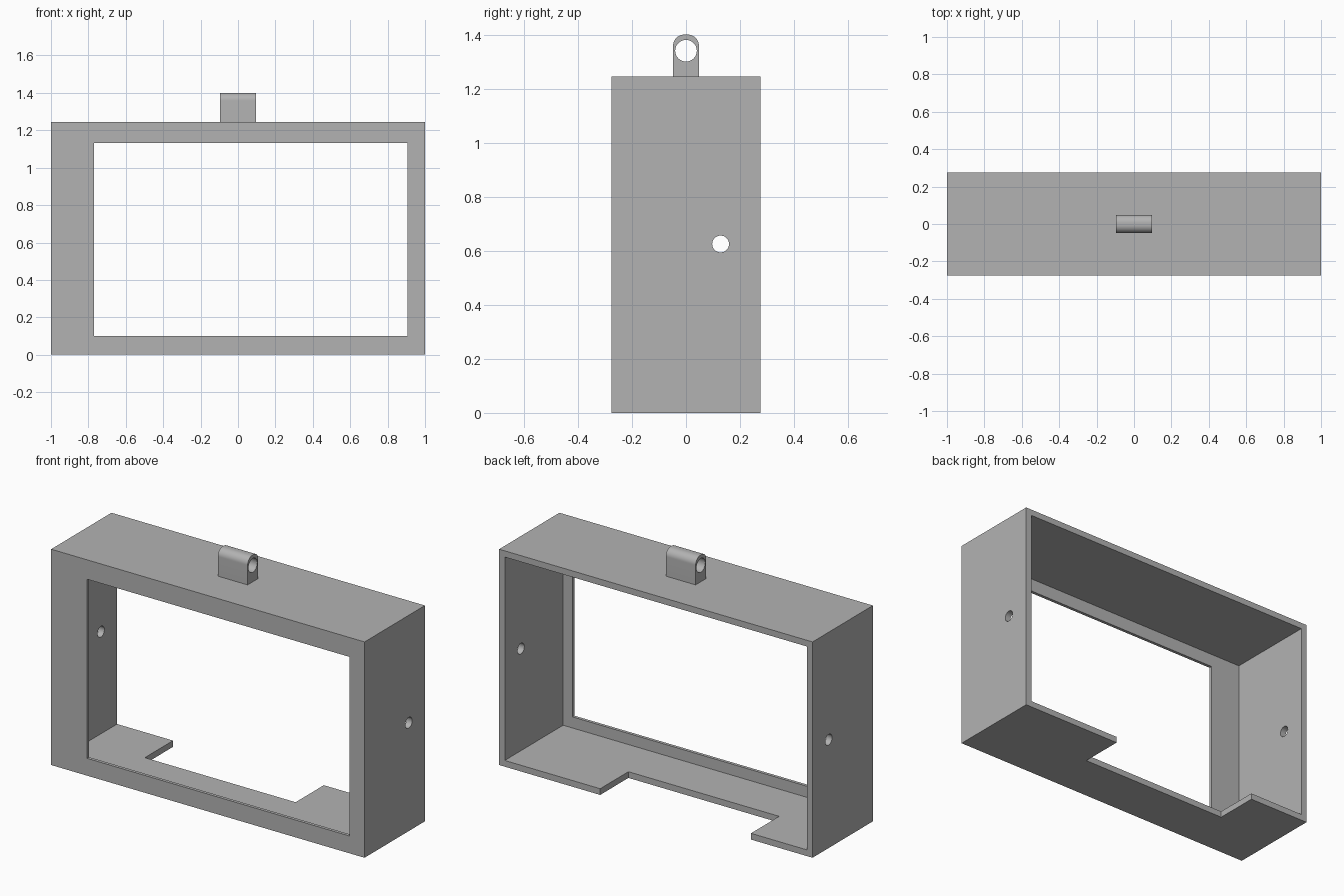
import bpy
import bmesh
from math import cos, sin, pi, radians
from mathutils import Matrix, Vector

old = bpy.data.objects.get("Cube")
if old:
    bpy.data.objects.remove(old, do_unlink=True)

grey = bpy.data.materials.new("plain grey")
grey.use_nodes = True
COLOUR = (0.45, 0.45, 0.45, 1)
grey.diffuse_color = COLOUR
grey.node_tree.nodes["Principled BSDF"].inputs["Base Color"].default_value = COLOUR

DEPTH, HEIGHT = 0.275, 1.245    # half depth, full height
WALL, FRONT = 0.036, 0.018      # shell and front plate thickness


def make(name, bm):
    bmesh.ops.recalc_face_normals(bm, faces=bm.faces)
    mesh = bpy.data.meshes.new(name)
    bm.to_mesh(mesh)
    bm.free()
    mesh.materials.append(grey)
    obj = bpy.data.objects.new(name, mesh)
    bpy.context.collection.objects.link(obj)
    return obj


def box(name, low, high):
    bm = bmesh.new()
    low, high = Vector(low), Vector(high)
    bmesh.ops.create_cube(bm, size=1)
    bmesh.ops.scale(bm, vec=high - low, verts=bm.verts)
    bmesh.ops.translate(bm, vec=(low + high) / 2, verts=bm.verts)
    return make(name, bm)


def rod(name, length, radius, y, z):
    bm = bmesh.new()
    bmesh.ops.create_cone(bm, cap_ends=True, segments=48, radius1=radius,
                          radius2=radius, depth=length,
                          matrix=Matrix.Translation((0, y, z)) @ Matrix.Rotation(pi / 2, 4, 'Y'))
    return make(name, bm)


def cut(target, cutter):
    mod = target.modifiers.new("cut", 'BOOLEAN')
    mod.operation = 'DIFFERENCE'
    mod.solver = 'EXACT'
    mod.object = cutter
    bpy.context.view_layer.objects.active = target
    bpy.ops.object.modifier_apply(modifier=mod.name)
    bpy.data.objects.remove(cutter, do_unlink=True)


def smooth(obj):
    bpy.ops.object.select_all(action='DESELECT')
    obj.select_set(True)
    bpy.context.view_layer.objects.active = obj
    bpy.ops.object.shade_smooth_by_angle(angle=radians(30))


# Open-backed housing with a window, a floor notch and side holes
housing = box("housing", (-1, -DEPTH, 0), (1, DEPTH, HEIGHT))
cut(housing, box("cavity", (WALL - 1, FRONT - DEPTH, WALL), (1 - WALL, 0.5, HEIGHT - WALL)))
cut(housing, box("window", (-0.77, -0.5, 0.1), (0.905, 0, 1.133)))
cut(housing, box("floor_notch", (-0.607, 0.018, -0.1), (0.355, 0.5, 0.1)))
cut(housing, rod("side_holes", 3, 0.031, 0.128, 0.625))
smooth(housing)

# Hanging lug: rounded profile extruded along x, with a hole through it
HALF, TOP, ROUND = 0.048, 1.4, 0.042
profile = [(-HALF, HEIGHT), (HALF, HEIGHT)]
for side, start in ((1, 0), (-1, pi / 2)):
    for i in range(13):
        a = start + i * pi / 24
        profile.append((side * (HALF - ROUND) + ROUND * cos(a), TOP - ROUND + ROUND * sin(a)))
bm = bmesh.new()
face = bm.faces.new([bm.verts.new((-0.095, y, z)) for y, z in profile])
ext = bmesh.ops.extrude_face_region(bm, geom=[face])
moved = [v for v in ext["geom"] if isinstance(v, bmesh.types.BMVert)]
bmesh.ops.translate(bm, vec=(0.19, 0, 0), verts=moved)
lug = make("hanging_lug", bm)
cut(lug, rod("lug_hole", 1, 0.04, 0, 1.34))
smooth(lug)
